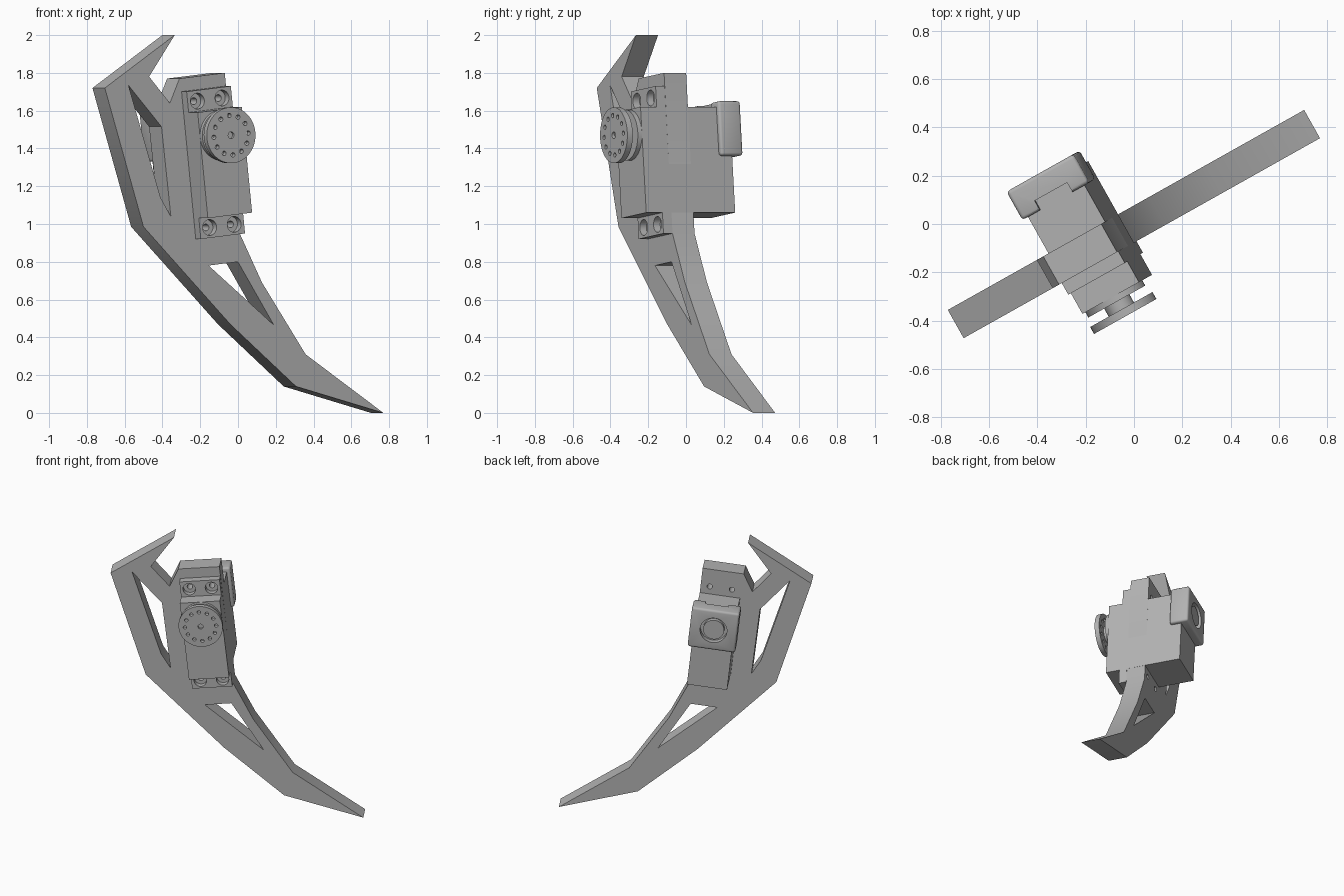
import bpy, bmesh
from math import radians, cos, sin, pi
from mathutils import Matrix, Vector

if "Cube" in bpy.data.objects:
    bpy.data.objects.remove(bpy.data.objects["Cube"], do_unlink=True)

grey = bpy.data.materials.new("plain_grey")
grey.use_nodes = True
colour = (0.45, 0.45, 0.45, 1)
grey.diffuse_color = colour
grey.node_tree.nodes["Principled BSDF"].inputs["Base Color"].default_value = colour

# Plate frame: x along the blade, y through its thickness
PLATE = Matrix.Rotation(radians(29.3), 4, "Z")
# Servo frame: origin on the horn axis, leaning sideways in the blade's plane
SERVO = PLATE @ Matrix.Translation((-0.219, 0, 1.47)) @ Matrix.Rotation(radians(-6.3), 4, "Y")
HALF = 0.067


def finish(name, bm, frame):
    bmesh.ops.recalc_face_normals(bm, faces=bm.faces)
    mesh = bpy.data.meshes.new(name)
    bm.to_mesh(mesh)
    bm.free()
    mesh.transform(frame)
    mesh.materials.append(grey)
    ob = bpy.data.objects.new(name, mesh)
    bpy.context.collection.objects.link(ob)
    return ob


def prism(name, points, y0, y1, frame=PLATE):
    bm = bmesh.new()
    face = bm.faces.new([bm.verts.new((x, y0, z)) for x, z in points])
    out = bmesh.ops.extrude_face_region(bm, geom=[face])
    verts = [v for v in out["geom"] if isinstance(v, bmesh.types.BMVert)]
    bmesh.ops.translate(bm, verts=verts, vec=(0, y1 - y0, 0))
    return finish(name, bm, frame)


def box(name, x, y, z, bevel=0):
    ob = prism(name, [(x[0], z[0]), (x[1], z[0]), (x[1], z[1]), (x[0], z[1])], y[0], y[1], SERVO)
    if bevel:
        bm = bmesh.new()
        bm.from_mesh(ob.data)
        bmesh.ops.bevel(bm, geom=bm.edges[:], offset=bevel, segments=3, profile=0.5, affect="EDGES")
        bm.to_mesh(ob.data)
        bm.free()
    return ob


def discs(name, centres, radius, y0, y1, sides=48):
    bm = bmesh.new()
    for x, z in centres:
        place = Matrix.Translation((x, (y0 + y1) / 2, z)) @ Matrix.Rotation(pi / 2, 4, "X")
        bmesh.ops.create_cone(bm, cap_ends=True, segments=sides, radius1=radius,
                              radius2=radius, depth=y1 - y0, matrix=place)
    return finish(name, bm, SERVO)


def cut(ob, *cutters):
    for cutter in cutters:
        mod = ob.modifiers.new("cut", "BOOLEAN")
        mod.operation, mod.solver, mod.object = "DIFFERENCE", "EXACT", cutter
        bpy.context.view_layer.update()
        mesh = bpy.data.meshes.new_from_object(
            ob.evaluated_get(bpy.context.evaluated_depsgraph_get()))
        ob.modifiers.clear()
        ob.data = mesh
        bpy.data.objects.remove(cutter, do_unlink=True)


def smooth(*obs):
    bpy.ops.object.select_all(action="DESELECT")
    for ob in obs:
        ob.select_set(True)
    bpy.context.view_layer.objects.active = obs[0]
    bpy.ops.object.shade_smooth_by_angle(angle=radians(30))


# Curved leg plate with two lightening holes
leg = prism("leg_plate", [
    (-0.422, 2.0), (-0.846, 1.72), (-0.611, 0.985), (-0.085, 0.47), (0.315, 0.14),
    (0.845, 0), (0.373, 0.31), (0.108, 0.69), (-0.027, 0.95), (-0.118, 1.80),
    (-0.393, 1.77), (-0.451, 1.64), (-0.577, 1.78)], -HALF, HALF)
upper = prism("upper_hole", [(-0.703, 1.735), (-0.502, 1.515), (-0.445, 1.04), (-0.508, 1.14)], -0.2, 0.2)
lower = prism("lower_hole", [(-0.216, 0.78), (-0.038, 0.80), (0.18, 0.465)], -0.2, 0.2)
screws = [(x, z) for x in (-0.075, 0.075) for z in (0.19, -0.483)]
cut(leg, upper, lower, discs("screw_holes", screws, 0.018, -0.3, 0.3, 24))

# Servo case and its mounting ears
case = box("servo_case", (-0.135, 0.135), (-0.22, 0.32), (-0.427, 0.136))
ears = []
for name, z in (("upper_ear", (0.136, 0.247)), ("lower_ear", (-0.538, -0.427))):
    ear = box(name, (-0.135, 0.135), (-0.122, -HALF), z)
    spots = [s for s in screws if z[0] < s[1] < z[1]]
    cut(ear, discs("bore", spots, 0.042, -0.2, -0.082, 32), discs("pilot", spots, 0.018, -0.3, 0.3, 24))
    ears.append(ear)

# Output boss, shaft and drilled horn
boss = discs("output_boss", [(0, 0)], 0.135, -0.245, -0.21)
shaft = discs("output_shaft", [(0, 0)], 0.06, -0.29, -0.24)
horn = discs("servo_horn", [(0, 0)], 0.148, -0.316, -0.283)
ring = [(0.105 * cos(i * pi / 6), 0.105 * sin(i * pi / 6)) for i in range(12)]
cut(horn, discs("horn_holes", ring, 0.012, -0.4, -0.2, 16),
    discs("centre_hole", [(0, 0)], 0.018, -0.4, -0.3, 16))

# Rounded rear cap with a notch and a round recess holding an idler hub
cap = box("rear_cap", (-0.16, 0.16), (0.24, 0.375), (-0.125, 0.165), 0.015)
cut(cap, box("notch", (-0.075, 0.08), (0.2, 0.285), (0.13, 0.2)),
    discs("recess", [(0, 0.02)], 0.09, 0.335, 0.5))
hub = discs("idler_hub", [(0, 0.02)], 0.07, 0.31, 0.365)

smooth(leg, boss, shaft, horn, cap, hub, *ears)
